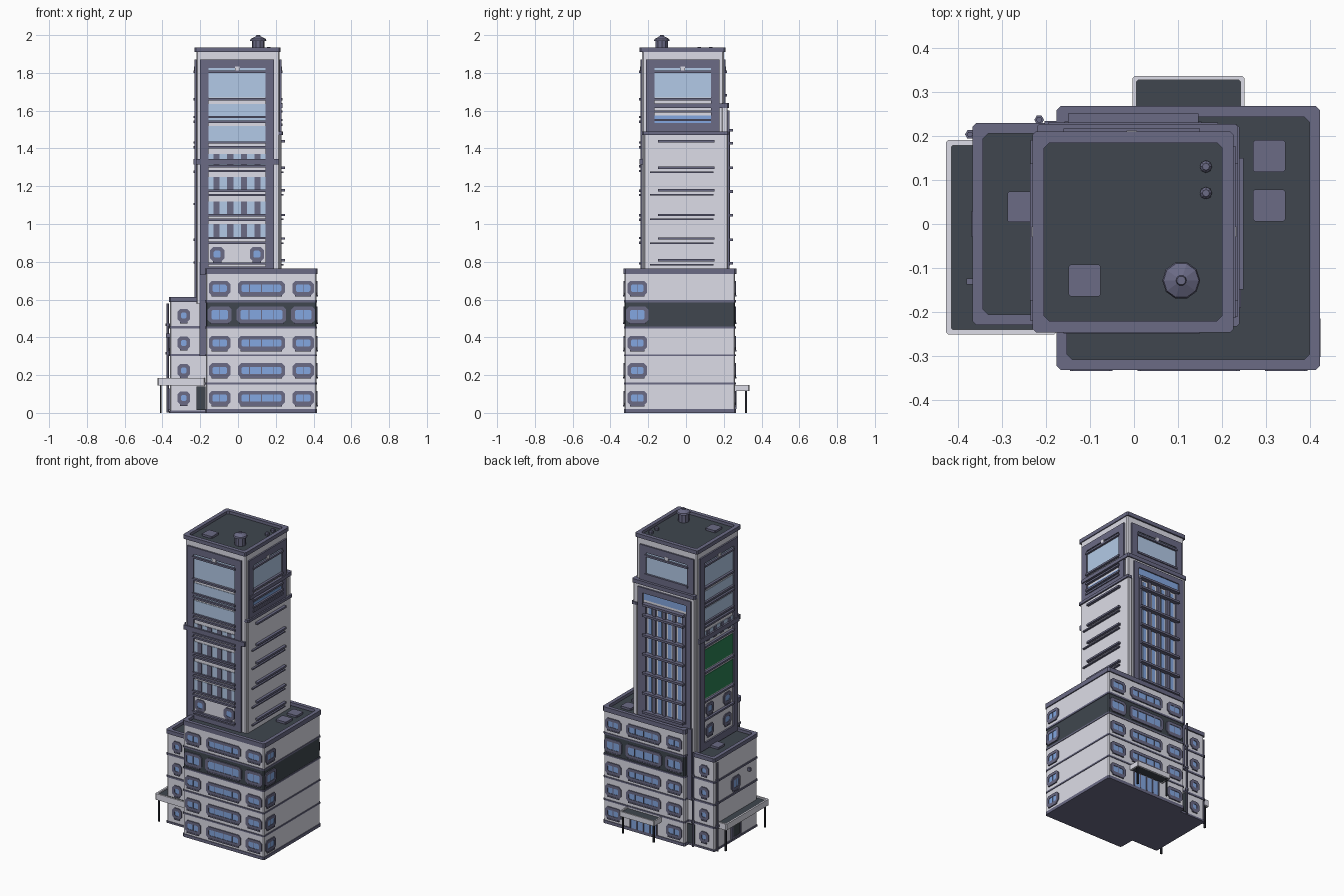
import bpy, bmesh, math

if "Cube" in bpy.data.objects:
    bpy.data.objects.remove(bpy.data.objects["Cube"])

COLORS = {
    "wall": (0.72, 0.72, 0.8), "trim": (0.145, 0.145, 0.235), "charcoal": (0.05, 0.062, 0.077),
    "blue_glass": (0.23, 0.39, 0.75), "pale_glass": (0.45, 0.59, 0.8),
    "green_glass": (0.025, 0.22, 0.09), "post_black": (0.022, 0.024, 0.033),
}
MATS = {}
for n, c in COLORS.items():
    MATS[n] = bpy.data.materials.new(n)
    MATS[n].diffuse_color = (*c, 1)
KEYS = list(COLORS)
PARTS = {}

# side frames: u, v lie in the face, d is the absolute outward coordinate
MAP = {
    "front": lambda u, v, d: (u, -d, v), "back": lambda u, v, d: (u, d, v),
    "right": lambda u, v, d: (d, u, v), "left": lambda u, v, d: (-d, u, v),
    "top": lambda u, v, d: (u, v, d),
}


def outline(u0, u1, v0, v1, c):
    if c <= 0:
        return [(u0, v0), (u1, v0), (u1, v1), (u0, v1)]
    return [(u0 + c, v0), (u1 - c, v0), (u1, v0 + c), (u1, v1 - c),
            (u1 - c, v1), (u0 + c, v1), (u0, v1 - c), (u0, v0 + c)]


def loft(part, side, loops, mat, closed):
    """Quads between successive loops; ends capped, or joined up into a ring."""
    bm = PARTS.setdefault(part, bmesh.new())
    rows = [[bm.verts.new(MAP[side](u, v, d)) for u, v in pts] for pts, d in loops]
    n, faces = len(rows[0]), []
    pairs = list(zip(rows, rows[1:])) + ([(rows[-1], rows[0])] if closed else [])
    for a, b in pairs:
        faces += [bm.faces.new((a[i], a[(i + 1) % n], b[(i + 1) % n], b[i])) for i in range(n)]
    if not closed:
        faces += [bm.faces.new(rows[0]), bm.faces.new(rows[-1])]
    for f in faces:
        f.material_index = KEYS.index(mat)


def slab(part, side, u0, u1, v0, v1, d0, d1, mat, c=0):
    o = outline(u0, u1, v0, v1, c)
    loft(part, side, [(o, d0), (o, d1)], mat, False)


def ring(part, side, u0, u1, v0, v1, d0, d1, w, mat, c=0, ci=None):
    o = outline(u0, u1, v0, v1, c)
    i = outline(u0 + w, u1 - w, v0 + w, v1 - w, c * 0.7 if ci is None else ci)
    loft(part, side, [(o, d0), (o, d1), (i, d1), (i, d0)], mat, True)


def lathe(part, x, y, prof, mat, n=10):
    loops = [([(x + r * math.cos(2 * math.pi * k / n), y + r * math.sin(2 * math.pi * k / n))
               for k in range(n)], z) for r, z in prof]
    loft(part, "top", loops, mat, False)


def window(part, side, u, z, w, h, d, panes=2):
    u0, u1, z0, z1 = u - w / 2, u + w / 2, z - h / 2, z + h / 2
    ring(part, side, u0, u1, z0, z1, d - .005, d + .006, .019, "trim", .016, .007)
    slab(part, side, u0 + .012, u1 - .012, z0 + .012, z1 - .012, d - .005, d + .003, "blue_glass", .01)
    for k in range(1, panes):
        m = u0 + w * k / panes
        slab(part, side, m - .002, m + .002, z0 + .012, z1 - .012, d, d + .005, "trim")
    slab(part, side, u0 + .015, u1 - .015, z0 - .006, z0 + .002, d - .005, d + .008, "trim")


# podium: walls with one dark floor, ledges, parapet and sunken roof
X0, X1, Y0, Y1 = -.17, .415, -.325, .26
for z0, z1, m in ((.012, .455, "wall"), (.455, .59, "charcoal"), (.59, .735, "wall")):
    slab("podium_walls", "top", X0, X1, Y0, Y1, z0, z1, m, .006)
for z, h in ((0, .02), (.15, .01), (.3, .01), (.447, .01), (.585, .012)):
    slab("podium_ledges", "top", X0 - .004, X1 + .004, Y0 - .004, Y1 + .004, z, z + h, "trim", .008)
slab("podium_roof", "top", X0 + .01, X1 - .01, Y0 + .01, Y1 - .01, .73, .745, "charcoal")
ring("podium_parapet", "top", -.176, .422, -.331, .267, .735, .765, .024, "trim", .01, .012)

# podium windows
for f, z in enumerate((.078, .225, .37, .52, .66)):
    big = .012 if f == 3 else 0
    for side, d in (("front", .325), ("back", .26)):
        for u, w, p in ((-.097, .115, 2), (.124, .25, 4), (.345, .115, 2)):
            if side == "back" and f == 0 and p == 4:
                continue
            window("podium_windows", side, u, z, w + big, .076 + big, d, p)
    window("podium_windows", "right", -.258, z, .105 + big, .076 + big, .415)

# back entrance: glass doors and canopy
slab("entrance_doors", "back", .03, .22, .02, .112, .25, .264, "blue_glass")
for k in range(5):
    u = .03 + k * .0475
    slab("entrance_doors", "back", u - .004, u + .004, .02, .118, .25, .268, "trim")
ring("entrance_canopy", "top", -.003, .25, .25, .335, .115, .148, .009, "wall", .004)
slab("entrance_canopy", "top", .003, .244, .25, .329, .118, .14, "charcoal")
for x in (.012, .236):
    slab("canopy_posts", "top", x - .005, x + .005, .312, .322, 0, .13, "post_black")

# annex
slab("annex_walls", "top", -.36, -.16, -.22, .22, .008, .59, "wall", .005)
for z in (0.0005, .15, .3, .447):
    slab("annex_ledges", "top", -.365, -.16, -.225, .225, z, z + .012, "trim", .006)
slab("annex_roof", "top", -.35, -.16, -.21, .21, .58, .595, "charcoal")
ring("annex_parapet", "top", -.366, -.16, -.229, .229, .588, .613, .024, "trim", .008, .012)
for z in (.078, .225, .37, .515):
    for side in ("front", "back"):
        window("annex_windows", side, -.287, z, .068, .07, .22, 1)
window("annex_windows", "left", 0, .37, .09, .09, .36, 2)
ring("annex_side_door", "left", -.05, .05, .015, .13, .355, .37, .012, "trim")
slab("annex_side_door", "left", -.04, .04, .015, .12, .355, .367, "charcoal")
for side, top in (("front", .8), ("back", .765)):
    slab("annex_corner_door", side, -.22, -.172, .015, .14, .22, .228, "charcoal")
    slab("corner_pilaster", side, -.203, -.168, .3, top, .2, .234, "trim")

# annex canopy with posts
ring("annex_canopy", "top", -.426, -.176, -.251, .19, .145, .185, .012, "wall", .005)
slab("annex_canopy", "top", -.418, -.178, -.243, .182, .15, .176, "charcoal")
for y in (-.235, .172):
    slab("canopy_posts", "top", -.414, -.404, y - .005, y + .005, 0, .165, "post_black")

# drain pipes
for x, y, z0, z1 in ((-.372, .203, .001, .58), (-.215, .236, .001, .62)):
    lathe("drain_pipes", x, y, [(.007, z0), (.007, z1)], "trim", 6)
    for z in (.16, .31, .46):
        lathe("drain_pipes", x, y, [(.011, z), (.011, z + .012)], "trim", 6)
slab("wall_vent", "left", -.137, -.123, .4, .42, .36, .38, "trim")

# tower core, side panel and back panel
slab("tower_core", "top", -.22, .22, -.232, .2, .58, 1.915, "wall", .006)
slab("tower_side_panel", "top", .2, .23, -.222, .222, .73, 1.48, "wall", .004)
slab("tower_back_panel", "top", -.215, .229, .19, .22, .6, 1.62, "wall", .004)
slab("side_panel_cap", "top", .2, .239, -.232, .226, 1.472, 1.49, "trim", .006)
slab("back_panel_cap", "top", -.22, .235, .19, .227, 1.615, 1.64, "trim", .006)
slab("tower_roof", "top", -.21, .205, -.225, .19, 1.9, 1.917, "charcoal")
ring("tower_parapet", "top", -.23, .226, -.246, .21, 1.91, 1.935, .026, "trim", .008, .012)

# side slats
for z in (.79, .905, 1.03, 1.16, 1.28, 1.42):
    if z < 1.4:
        slab("side_slats", "right", -.19, .145, z - .01, z - .002, .225, .242, "trim")
    slab("side_slats", "right", -.148, .15, z + .012, z + .024, .225, .248, "trim")


def facade(part, side, d, c, z0, rows, rails):
    """Tall framed strip of window rows: (bottom, top, glass, mullion count)."""
    a, b = c - .195, c + .195
    ring(part, side, a, b, z0, 1.87, d - .005, d + .01, .045, "trim")
    for lo, hi, g, n in rows:
        slab(part, side, a + .045, b - .045, lo, hi, d - .005, d + .003, g)
        for k in range(n):
            m = c + (k - (n - 1) / 2) * .072
            slab(part, side, m - .016, m + .016, lo, hi, d, d + .006, "trim")
    for z in rails:
        slab(part, side, a + .04, b - .04, z, z + .012, d - .005, d + .016, "trim")
    slab(part, side, c - .012, c + .012, 1.805, 1.835, d, d + .012, "wall")


UPPER = [(1.67, 1.83, "pale_glass", 0), (1.535, 1.635, "pale_glass", 0)]
FRONT = UPPER + [(1.43, 1.52, "pale_glass", 0)] + [
    (z, z + .07, "pale_glass", 4) for z in (1.3, 1.18, 1.05, .93)]
LEFT = UPPER + [(1.41, 1.52, "pale_glass", 0), (1.3, 1.37, "pale_glass", 4),
                (1.12, 1.25, "green_glass", 0), (.93, 1.08, "green_glass", 0)]
RAILS = (1.8, 1.655, 1.56, 1.535, 1.425, 1.4)
facade("front_facade", "front", .232, -.005, .73, FRONT,
       RAILS + (1.3, 1.275, 1.17, 1.148, 1.04, 1.016, .92, .895, .785))
facade("left_facade", "left", .22, -.018, .6, LEFT, RAILS + (1.27, 1.1, .91, .79))
facade("right_facade", "right", .22, -.018, 1.49,
       [UPPER[0], (1.53, 1.575, "blue_glass", 0)], (1.8, 1.655, 1.59, 1.545, 1.52))
slab("right_belt", "right", -.21, .2, 1.615, 1.638, .21, .236, "trim")
facade("back_facade", "back", .2, -.005, 1.64, [(1.685, 1.83, "pale_glass", 0)], (1.8, 1.675))
slab("front_belt", "front", -.222, .218, 1.315, 1.345, .225, .246, "trim")
slab("left_belt", "left", -.22, .19, 1.315, 1.345, .215, .235, "trim")

# small windows in the plain bottom floors of the tower
for u in (-.11, .1):
    window("tower_low_windows", "front", u, .84, .075, .075, .232, 1)
for z in (.85, .71):
    for u in (-.11, .07):
        window("tower_low_windows", "left", u, z, .08, .075, .22, 1)

# back lower facade: tall blue strips behind mullions and balcony rails
ring("back_grid", "back", -.195, .19, .75, 1.6, .215, .23, .035, "trim")
slab("back_grid", "back", -.155, .15, 1.52, 1.57, .215, .223, "blue_glass")
for k in range(4):
    u = -.11 + k * .072
    slab("back_grid", "back", u - .012, u + .012, .79, 1.48, .215, .223, "blue_glass")
for k in range(5):
    u = -.146 + k * .072
    slab("back_grid", "back", u - .011, u + .011, .78, 1.49, .215, .232, "trim")
for z in (.785, .91, 1.04, 1.165, 1.29, 1.42, 1.49):
    slab("back_grid", "back", -.15, .146, z, z + .014, .215, .25, "trim")

# roof furniture
lathe("water_tank", .107, -.128, [(.034, 1.91), (.034, 1.97), (.043, 1.97), (.04, 1.98),
                                  (.012, 1.994), (.01, 2.0)], "trim")
for y in (.07, .13):
    lathe("roof_vents", .163, y, [(.014, 1.91), (.014, 1.93), (.008, 1.937)], "trim", 8)
for x0, x1, y0, y1, z in ((-.148, -.076, -.164, -.092, 1.917), (.27, .343, .118, .19, .745),
                          (.27, .343, .006, .078, .745), (-.287, -.215, .004, .074, .595)):
    slab("roof_hatches", "top", x0, x1, y0, y1, z - .005, z + .014, "trim", .004)

# one object per part
for name, bm in PARTS.items():
    bmesh.ops.recalc_face_normals(bm, faces=bm.faces)
    me = bpy.data.meshes.new(name)
    used = sorted({f.material_index for f in bm.faces})
    for f in bm.faces:
        f.material_index = used.index(f.material_index)
    bm.to_mesh(me)
    bm.free()
    for i in used:
        me.materials.append(MATS[KEYS[i]])
    bpy.context.collection.objects.link(bpy.data.objects.new(name, me))

for m in bpy.data.materials:
    if m.users and not m.is_grease_pencil:
        m.use_nodes = True
        m.node_tree.nodes["Principled BSDF"].inputs["Base Color"].default_value = m.diffuse_color
